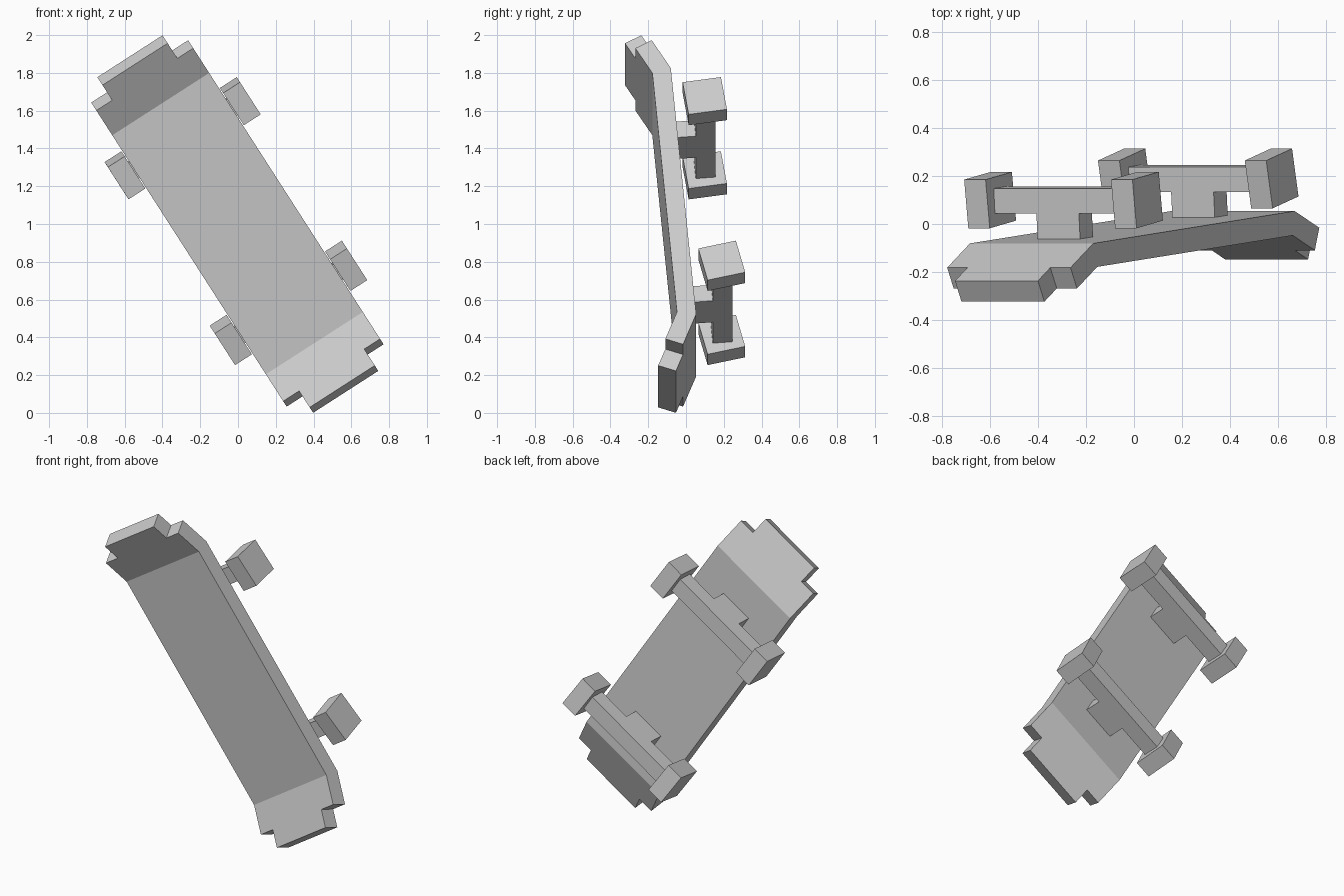
import bpy, bmesh
from math import sin, cos, tan, radians
from mathutils import Matrix, Vector

if "Cube" in bpy.data.objects:
    bpy.data.objects.remove(bpy.data.objects["Cube"])

# Board frame: x across, y along the length, z from riding face to wheels
across = Vector((-0.84, 0, -0.543))
along = Vector((-0.5386, -0.0864, 0.8378)).normalized()
across = (across - along * across.dot(along)).normalized()
normal = across.cross(along)
frame = Matrix((across, along, normal)).transposed().to_4x4()
frame.translation = (-0.0025, -0.113, 1.002)

HALF_LEN, HALF_W, TIP_W = 0.755, 0.305, 0.205
THICK, BEND, NOTCH, KICK = 0.10, radians(25), 0.18, 0.29


def add_object(name, bm, local=Matrix.Identity(4)):
    bmesh.ops.recalc_face_normals(bm, faces=bm.faces)
    mesh = bpy.data.meshes.new(name)
    bm.to_mesh(mesh)
    bm.free()
    obj = bpy.data.objects.new(name, mesh)
    bpy.context.collection.objects.link(obj)
    obj.matrix_world = frame @ local
    return obj


# Deck: flat middle with two upturned, notched ends
def deck_point(w, d, end, t):
    if d == 0:
        return (w, end * (HALF_LEN + t * tan(BEND / 2)), t)
    return (w, end * (HALF_LEN + d * cos(BEND) + t * sin(BEND)),
            t * cos(BEND) - d * sin(BEND))


half = [(HALF_W, 0), (HALF_W, NOTCH), (TIP_W, NOTCH), (TIP_W, KICK)]
kick_outline = half + [(-w, d) for w, d in reversed(half)]
bm = bmesh.new()
layers = []
for t in (0, THICK):
    ends = [[bm.verts.new(deck_point(w, d, end, t)) for w, d in kick_outline]
            for end in (1, -1)]
    for loop in ends:
        bm.faces.new(loop)
    bm.faces.new((ends[0][0], ends[0][-1], ends[1][-1], ends[1][0]))
    layers.append(ends[0] + ends[1][::-1])
n = len(layers[0])
for i in range(n):
    j = (i + 1) % n
    bm.faces.new((layers[0][i], layers[0][j], layers[1][j], layers[1][i]))
add_object("deck", bm)

# Trucks: T-shaped profile extruded along the board
truck_profile = [(-0.105, 0.10), (0.105, 0.10), (0.105, 0.206), (0.31, 0.206),
                 (0.31, 0.311), (-0.31, 0.311), (-0.31, 0.206), (-0.105, 0.206)]
for end, y, roll in (("top", 0.517, 4), ("bottom", -0.523, 9)):
    bm = bmesh.new()
    face = bm.faces.new([bm.verts.new((x, y - 0.05, z)) for x, z in truck_profile])
    ext = bmesh.ops.extrude_face_region(bm, geom=[face])
    bmesh.ops.translate(bm, vec=(0, 0.1, 0), verts=[
        v for v in ext["geom"] if isinstance(v, bmesh.types.BMVert)])
    add_object(end + "_truck", bm)

    # Square wheels, slightly rolled on the axle
    for side, s in (("left", 1), ("right", -1)):
        bm = bmesh.new()
        bmesh.ops.create_cube(bm, size=1)
        bmesh.ops.scale(bm, vec=(0.106, 0.205, 0.205), verts=bm.verts)
        add_object(f"{end}_{side}_wheel", bm,
                   Matrix.Translation((s * 0.363, y, 0.258))
                   @ Matrix.Rotation(radians(-roll), 4, 'X'))
